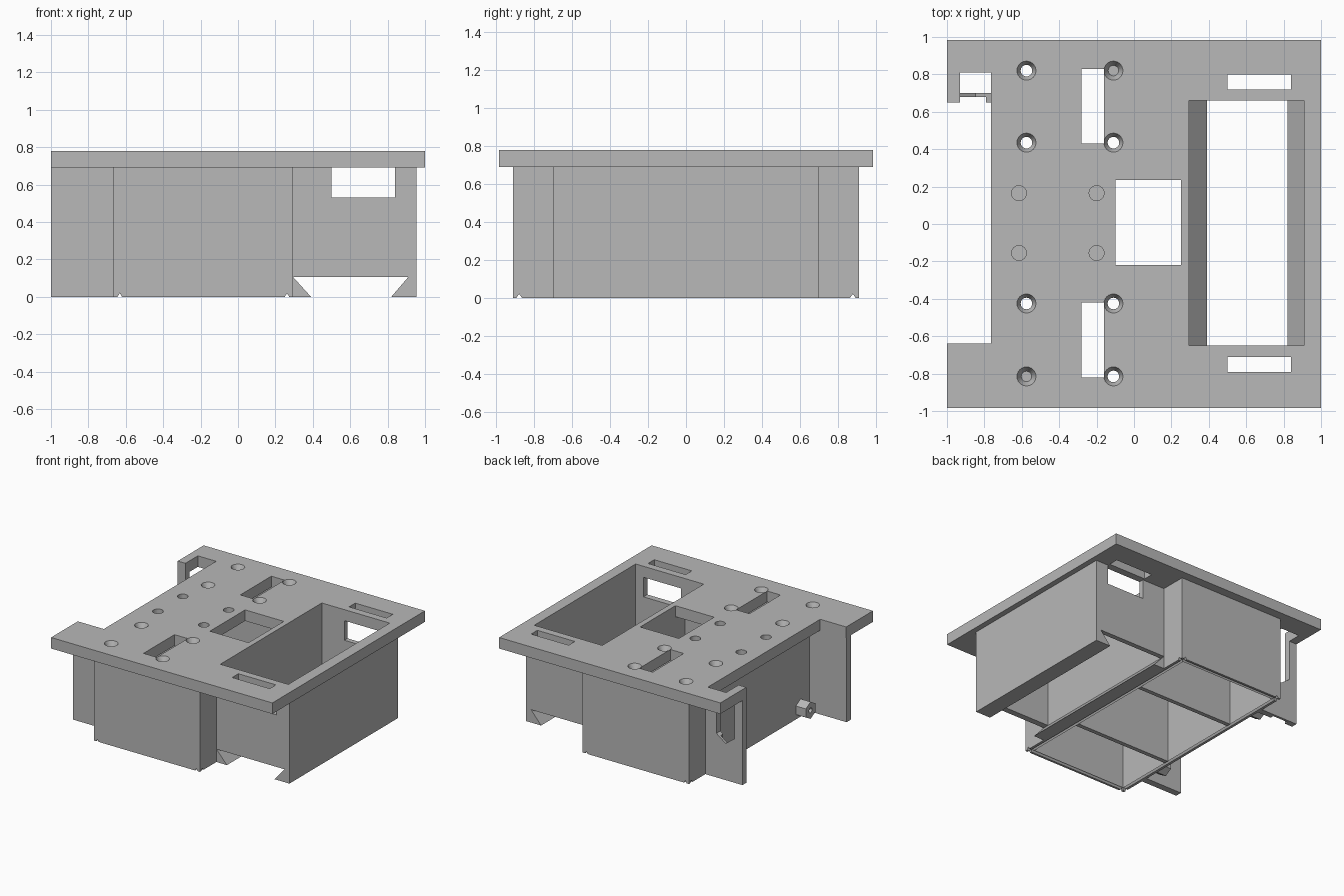
import bpy, bmesh, math

cube = bpy.data.objects.get("Cube")
if cube:
    bpy.data.objects.remove(cube, do_unlink=True)

grey = bpy.data.materials.new("plain grey")
grey.use_nodes = True
GREY = (0.48, 0.48, 0.48, 1)
grey.diffuse_color = GREY
grey.node_tree.nodes["Principled BSDF"].inputs["Base Color"].default_value = GREY

TOP, UNDER = 0.78, 0.69      # plate faces
OVER = 0.05                  # cutter overshoot


def finish(name, bm):
    bmesh.ops.recalc_face_normals(bm, faces=bm.faces)
    mesh = bpy.data.meshes.new(name)
    bm.to_mesh(mesh)
    bm.free()
    mesh.materials.append(grey)
    obj = bpy.data.objects.new(name, mesh)
    bpy.context.scene.collection.objects.link(obj)
    return obj


def prism(name, profile, axis, lo, hi):
    """Extrude a 2D profile along x (y,z), y (x,z) or z (x,y)."""
    place = {"x": lambda a, b: (lo, a, b),
             "y": lambda a, b: (a, lo, b),
             "z": lambda a, b: (a, b, lo)}[axis]
    bm = bmesh.new()
    face = bm.faces.new([bm.verts.new(place(a, b)) for a, b in profile])
    ext = bmesh.ops.extrude_face_region(bm, geom=[face])
    shift = [hi - lo if axis == k else 0 for k in "xyz"]
    verts = [v for v in ext["geom"] if isinstance(v, bmesh.types.BMVert)]
    bmesh.ops.translate(bm, vec=shift, verts=verts)
    return finish(name, bm)


def box(name, x0, x1, y0, y1, z0, z1):
    return prism(name, [(x0, y0), (x1, y0), (x1, y1), (x0, y1)], "z", z0, z1)


def cone(name, x, y, z0, z1, r0, r1, sides=24):
    bm = bmesh.new()
    bmesh.ops.create_cone(bm, cap_ends=True, segments=sides,
                          radius1=r0, radius2=r1, depth=z1 - z0)
    bmesh.ops.translate(bm, vec=(x, y, (z0 + z1) / 2), verts=bm.verts)
    return finish(name, bm)


def cut(target, *cutters):
    for c in cutters:
        c.hide_render = True
        mod = target.modifiers.new("cut", "BOOLEAN")
        mod.operation = "DIFFERENCE"
        mod.solver = "EXACT"
        mod.object = c
        bpy.context.view_layer.objects.active = target
        bpy.ops.object.modifier_apply(modifier=mod.name)
        bpy.data.objects.remove(c, do_unlink=True)


# Top plate with its side notch
plate = prism("top_plate", [
    (-1, -0.985), (1, -0.985), (1, 0.985), (-1, 0.985), (-1, 0.65),
    (-0.93, 0.65), (-0.93, 0.81), (-0.765, 0.81), (-0.765, -0.64), (-1, -0.64)],
    "z", UNDER, TOP)

# Rectangular plate openings
for x0, x1, y0, y1 in [
        (-0.28, -0.16, 0.43, 0.83), (-0.28, -0.16, -0.82, -0.42),
        (-0.1, 0.25, -0.22, 0.235), (0.295, 0.91, -0.65, 0.66),
        (0.5, 0.84, 0.72, 0.8), (0.5, 0.84, -0.79, -0.71)]:
    cut(plate, box("cutter", x0, x1, y0, y1, UNDER - OVER, TOP + OVER))

# Countersunk screw holes
for x in (-0.575, -0.11):
    for y in (0.82, 0.435, -0.425, -0.815):
        cut(plate,
            cone("cutter", x, y, UNDER - OVER, TOP + OVER, 0.031, 0.031),
            cone("cutter", x, y, 0.735, 0.79, 0.028, 0.056))

# Shallow blind holes
for x in (-0.615, -0.2):
    for y in (0.165, -0.155):
        cut(plate, cone("cutter", x, y, 0.73, TOP + OVER, 0.04, 0.04))

# Central housing: three compartments open at the bottom
housing = box("central_housing", -0.665, 0.295, -0.912, 0.912, 0, UNDER)
for y0, y1 in [(-0.867, -0.38), (-0.345, 0.345), (0.38, 0.867)]:
    cut(housing, box("cutter", -0.62, 0.25, y0, y1, -OVER, UNDER + OVER))

# Small V grooves along the bottom rim
for y in (-0.88, 0.88):
    cut(housing, prism("cutter", [(y - 0.018, -0.005), (y + 0.018, -0.005), (y, 0.02)],
                       "x", -0.8, 0.4))
for x in (-0.632, 0.262):
    cut(housing, prism("cutter", [(x - 0.015, -0.005), (x + 0.015, -0.005), (x, 0.02)],
                       "y", -1, 1))

# Side bay: outer wall and two end walls with windows
box("bay_outer_wall", 0.91, 0.955, -0.7, 0.7, 0, UNDER)
for name, y0, y1 in [("bay_front_wall", -0.7, -0.65), ("bay_back_wall", 0.66, 0.7)]:
    wall = box(name, 0.295, 0.91, y0, y1, 0.105, UNDER)
    cut(wall, box("cutter", 0.5, 0.84, y0 - OVER, y1 + OVER, 0.53, UNDER + OVER))

# Sloped ledges along the bottom of the bay
prism("bay_inner_ledge", [(0.295, 0), (0.39, 0), (0.295, 0.105)], "y", -0.7, 0.7)
prism("bay_outer_ledge", [(0.91, 0), (0.82, 0), (0.91, 0.105)], "y", -0.7, 0.7)

# Side fins under the notch
box("front_fin", -1, -0.665, -0.7, -0.645, 0, UNDER)
fin = box("back_fin", -1, -0.665, 0.65, 0.7, 0, UNDER)
cut(fin,
    prism("cutter", [(-0.93, 0.36), (-0.848, 0.3), (-0.765, 0.36),
                     (-0.765, 0.75), (-0.93, 0.75)], "y", 0.6, 0.75),
    box("cutter", -0.93, -0.79, 0.6, 0.68, -OVER, UNDER + OVER))

# Hexagonal bosses with a bore on the housing side
for name, y in [("front_boss", -0.53), ("back_boss", 0.57)]:
    ring = [(y + 0.07 * math.cos(i * math.pi / 3 + math.pi / 6),
             0.075 + 0.07 * math.sin(i * math.pi / 3 + math.pi / 6)) for i in range(6)]
    bore = [(y + 0.02 * math.cos(i * math.pi / 8),
             0.075 + 0.02 * math.sin(i * math.pi / 8)) for i in range(16)]
    boss = prism(name, ring, "x", -0.755, -0.665)
    cut(boss, prism("cutter", bore, "x", -0.8, -0.69))
